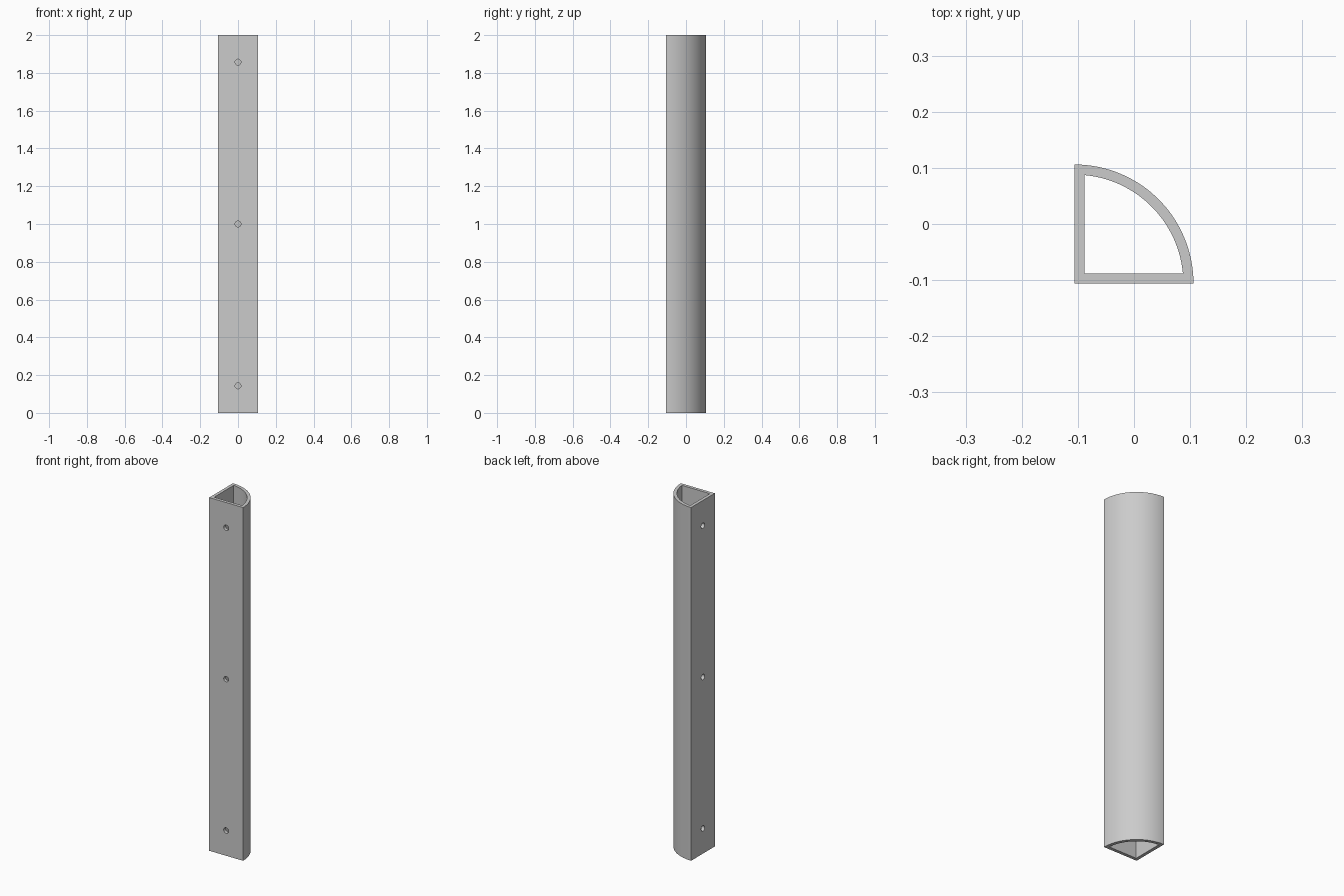
import bpy, bmesh
from math import sin, cos, asin, pi, radians

default = bpy.data.objects.get("Cube")
if default:
    bpy.data.objects.remove(default, do_unlink=True)

HALF = 0.106           # half the width of the quarter-round section
RADIUS = 2 * HALF
WALL = 0.018
HEIGHT = 2.0
HOLE_RADIUS = 0.0155
HOLE_HEIGHTS = (0.143, 1.0, 1.857)
STEPS = 48

grey = bpy.data.materials.new("plain grey")
grey.use_nodes = True
colour = (0.6, 0.6, 0.6, 1)
grey.diffuse_color = colour
grey.node_tree.nodes["Principled BSDF"].inputs["Base Color"].default_value = colour


def quarter_profile(radius, inset):
    """Corner point followed by the arc, for a sector inset from its flat sides."""
    start = asin(inset / radius)
    angles = [start + (pi / 2 - 2 * start) * i / STEPS for i in range(STEPS + 1)]
    arc = [(radius * cos(a) - HALF, radius * sin(a) - HALF) for a in angles]
    return [(inset - HALF, inset - HALF)] + arc


# Hollow quarter-round tube, open at both ends
bm = bmesh.new()
rings = []
for z in (0, HEIGHT):
    for radius, inset in ((RADIUS, 0), (RADIUS - WALL, WALL)):
        rings.append([bm.verts.new((x, y, z)) for x, y in quarter_profile(radius, inset)])
outer_low, inner_low, outer_top, inner_top = rings
for a, b in ((outer_low, outer_top), (outer_top, inner_top),
             (inner_top, inner_low), (inner_low, outer_low)):
    for i in range(len(a)):
        j = (i + 1) % len(a)
        bm.faces.new((a[i], a[j], b[j], b[i]))
bmesh.ops.recalc_face_normals(bm, faces=bm.faces)
mesh = bpy.data.meshes.new("quarter_round_tube")
bm.to_mesh(mesh)
bm.free()
tube = bpy.data.objects.new("quarter_round_tube", mesh)
bpy.context.collection.objects.link(tube)
mesh.materials.append(grey)


# Screw holes through the two flat walls
def drill(location, rotation):
    bpy.ops.mesh.primitive_cylinder_add(vertices=32, radius=HOLE_RADIUS, depth=WALL * 3,
                                        location=location, rotation=rotation)
    cutter = bpy.context.object
    cutter.name = "hole_cutter"
    cutter.data.materials.append(grey)
    bpy.context.view_layer.objects.active = tube
    cut = tube.modifiers.new("screw_hole", "BOOLEAN")
    cut.operation = "DIFFERENCE"
    cut.solver = "EXACT"
    cut.object = cutter
    bpy.ops.object.modifier_apply(modifier=cut.name)
    bpy.data.objects.remove(cutter, do_unlink=True)


wall_middle = WALL / 2 - HALF
for z in HOLE_HEIGHTS:
    drill((0, wall_middle, z), (pi / 2, 0, 0))
    drill((wall_middle, 0, z), (0, pi / 2, 0))

# Smooth curve with crisp edges
bpy.ops.object.select_all(action="DESELECT")
tube.select_set(True)
bpy.context.view_layer.objects.active = tube
bpy.ops.object.shade_smooth_by_angle(angle=radians(30))
